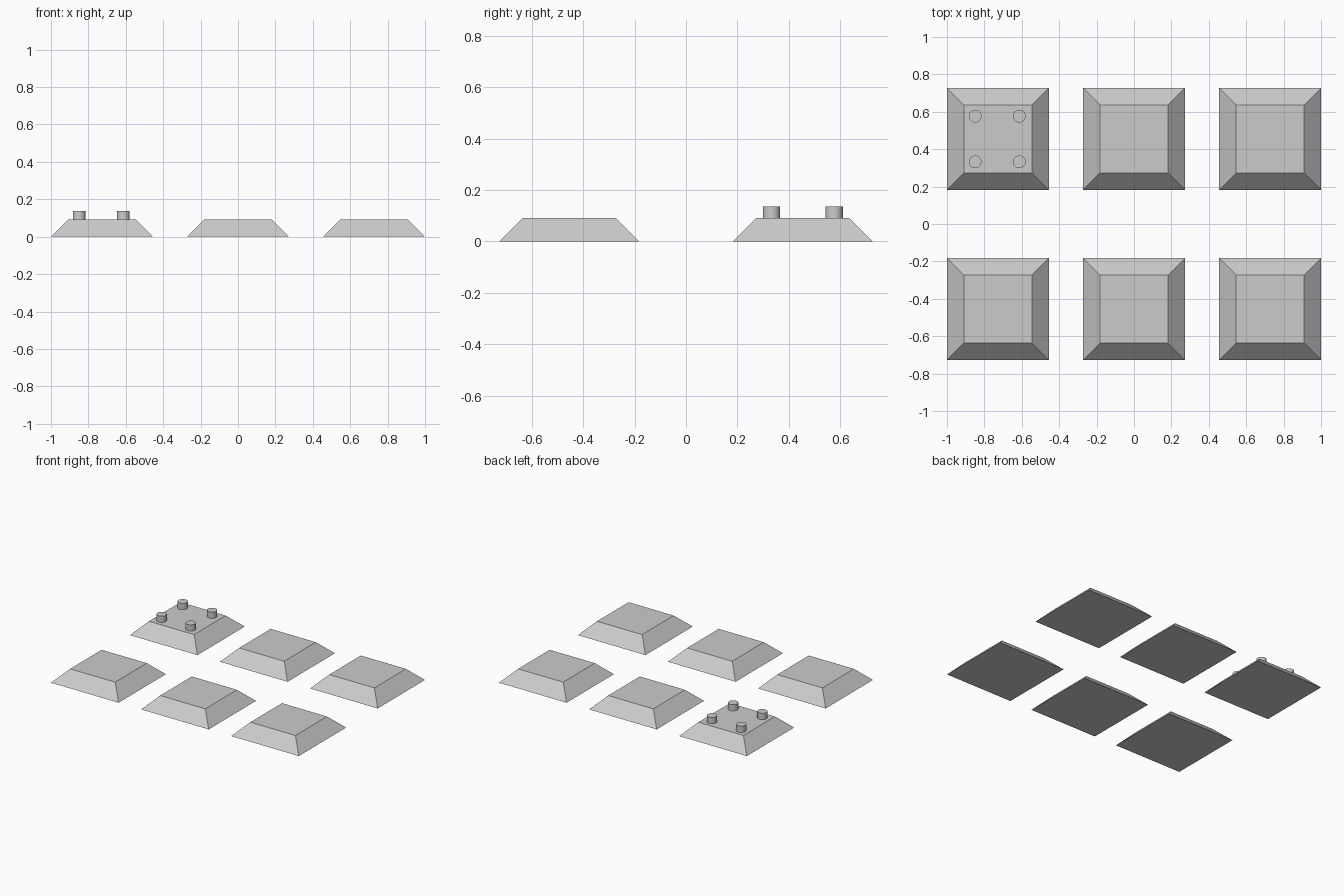
import bpy
import bmesh
from mathutils import Matrix

if "Cube" in bpy.data.objects:
    bpy.data.objects.remove(bpy.data.objects["Cube"])

UNIT = 1 / 11          # layout module: blocks are 6 wide, 4 across the top, 1 high


def mesh_object(name, bm, location):
    mesh = bpy.data.meshes.new(name)
    bm.to_mesh(mesh)
    bm.free()
    obj = bpy.data.objects.new(name, mesh)
    obj.location = location
    bpy.context.collection.objects.link(obj)
    return obj


# Square block with sloping sides, standing on z = 0
def sloped_block(name, x, y):
    bm = bmesh.new()
    bmesh.ops.create_cube(bm, size=1, matrix=Matrix.Translation((0, 0, 0.5)))
    for v in bm.verts:
        width = 4 if v.co.z > 0.5 else 6
        v.co.x *= width * UNIT
        v.co.y *= width * UNIT
        v.co.z *= UNIT
    return mesh_object(name, bm, (x, y, 0))


# Short round peg standing on a block top
def peg(name, x, y, radius=0.034, height=0.5 * UNIT):
    bm = bmesh.new()
    bmesh.ops.create_cone(bm, cap_ends=True, segments=32, radius1=radius,
                          radius2=radius, depth=height,
                          matrix=Matrix.Translation((0, 0, height / 2)))
    for f in bm.faces:
        f.smooth = len(f.verts) == 4
    for e in bm.edges:
        e.smooth = all(f.smooth for f in e.link_faces)
    return mesh_object(name, bm, (x, y, UNIT))


# Two rows of three blocks
for row, y in (("front", -5 * UNIT), ("back", 5 * UNIT)):
    for column, x in (("left", -8 * UNIT), ("middle", 0), ("right", 8 * UNIT)):
        sloped_block(f"{row}_{column}_block", x, y)

# Four pegs on the back left block
for sx in (-1, 1):
    for sy in (-1, 1):
        peg("peg", -8 * UNIT - 0.004 + sx * 0.118, 5 * UNIT + sy * 0.122)
